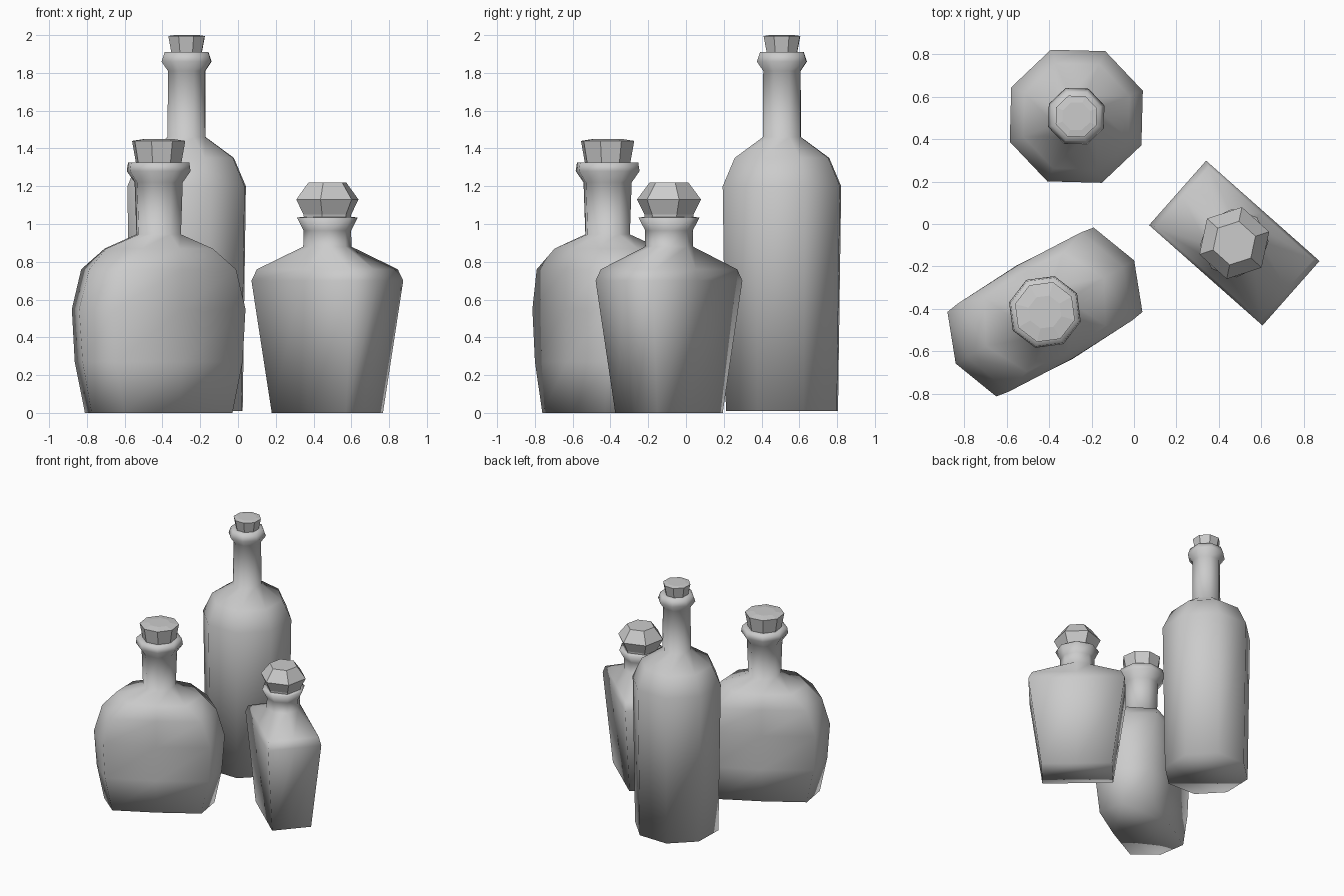
import bpy, bmesh, math

if "Cube" in bpy.data.objects:
    bpy.data.objects.remove(bpy.data.objects["Cube"])


def loft(name, rings, loc, angle, smooth):
    """Skin a stack of rings (lists of xyz points) and cap both ends."""
    bm = bmesh.new()
    loops = [[bm.verts.new(p) for p in ring] for ring in rings]
    n = len(loops[0])
    for a, b in zip(loops, loops[1:]):
        for i in range(n):
            j = (i + 1) % n
            bm.faces.new((a[i], a[j], b[j], b[i]))
    bm.faces.new(loops[0][::-1])
    bm.faces.new(loops[-1])
    for f in bm.faces:
        f.smooth = smooth
    mesh = bpy.data.meshes.new(name)
    bm.to_mesh(mesh)
    bm.free()
    ob = bpy.data.objects.new(name, mesh)
    ob.location = (loc[0], loc[1], 0)
    ob.rotation_euler.z = math.radians(angle)
    bpy.context.collection.objects.link(ob)
    return ob


def round_ring(z, r, n=8):
    return [(r * math.cos(math.tau * i / n), r * math.sin(math.tau * i / n), z)
            for i in range(n)]


def slab_ring(z, end, cx, cy, mid):
    """Eight points: two ends, two side middles and four corners."""
    return [(end, 0, z), (cx, cy, z), (0, mid, z), (-cx, cy, z),
            (-end, 0, z), (-cx, -cy, z), (0, -mid, z), (cx, -cy, z)]


def rounds(profile, n=8):
    return [round_ring(z, r, n) for z, r in profile]


# Tall round bottle and its cork
tall = (-0.272, 0.508)
loft("tall_bottle", rounds([
    (0.01, 0.318), (1.2, 0.336), (1.35, 0.268), (1.46, 0.108), (1.81, 0.106),
    (1.86, 0.142), (1.91, 0.124), (1.912, 0.08)]), tall, 21, True)
loft("tall_cork", rounds([(1.90, 0.085), (1.995, 0.104), (2.0, 0.07)]),
     tall, 21, False)

# Wide flattened flask and its cork
flask = (-0.42, -0.415)
loft("flask_bottle", [slab_ring(*r) for r in [
    (0.0, 0.41, 0.331, 0.208, 0.22), (0.27, 0.465, 0.385, 0.222, 0.25),
    (0.55, 0.486, 0.398, 0.23, 0.257), (0.76, 0.425, 0.335, 0.24, 0.255),
    (0.87, 0.32, 0.215, 0.2, 0.22)]] + rounds([
    (0.945, 0.122), (1.22, 0.132), (1.28, 0.175), (1.325, 0.168),
    (1.327, 0.12)]), flask, 30, True)
loft("flask_cork", rounds([(1.31, 0.122), (1.44, 0.146), (1.45, 0.08)]),
     flask, 30, False)

# Tapered rectangular decanter with a faceted stopper
decanter = (0.473, -0.09)
loft("decanter_bottle", [slab_ring(z, x, x, y, y) for z, x, y in [
    (0.0, 0.262, 0.148), (0.70, 0.357, 0.203), (0.76, 0.33, 0.19)]] + rounds([
    (0.88, 0.128), (0.965, 0.126), (1.035, 0.162), (1.037, 0.12)]),
    decanter, -41.5, True)
loft("decanter_stopper", rounds([
    (1.03, 0.13), (1.05, 0.133), (1.13, 0.173), (1.22, 0.105)], 6),
    decanter, 18, False)
